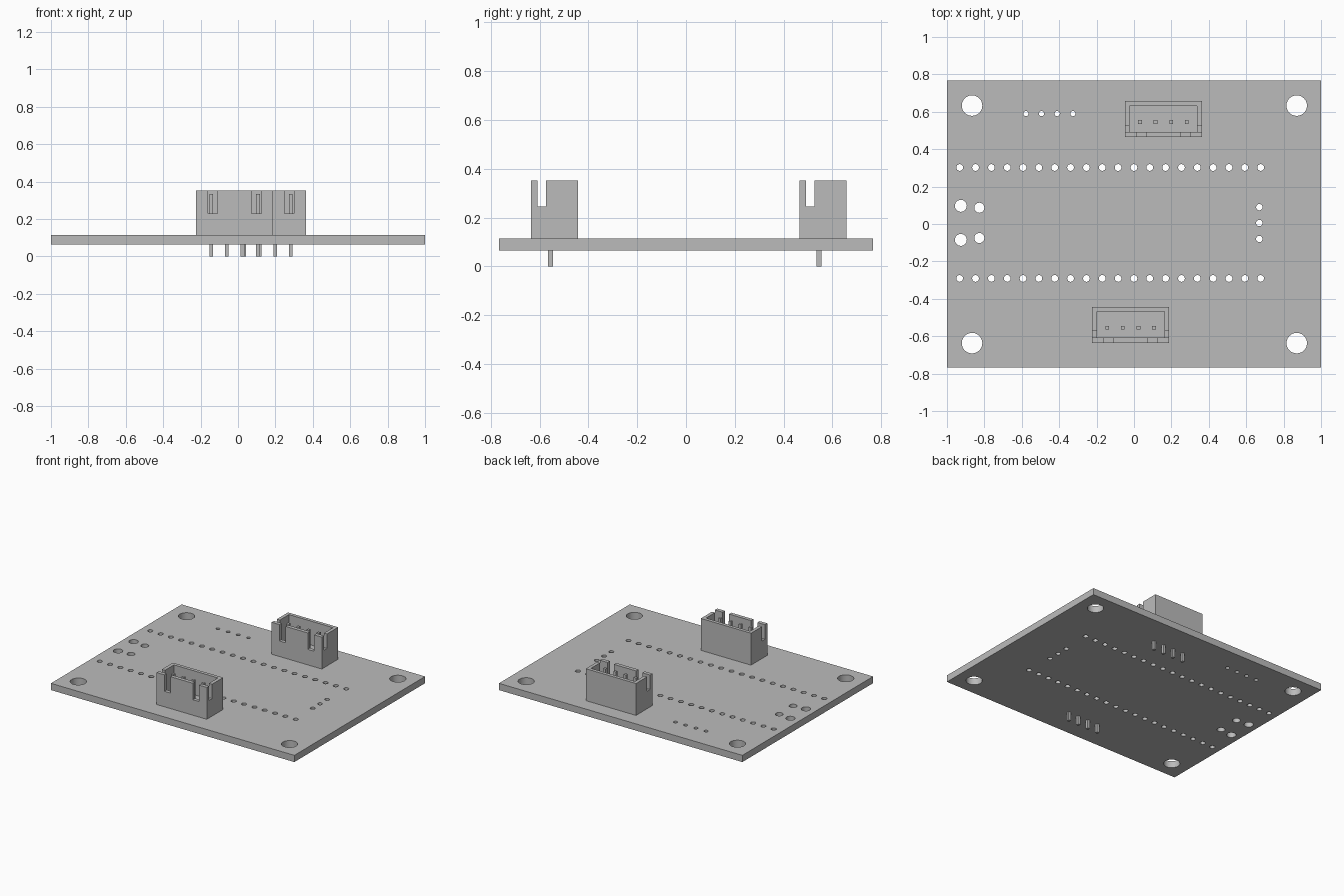
import bpy
import math
from mathutils import Vector

if "Cube" in bpy.data.objects:
    bpy.data.objects.remove(bpy.data.objects["Cube"], do_unlink=True)

grey = bpy.data.materials.new("light grey")
grey.use_nodes = True
grey.diffuse_color = (0.5, 0.5, 0.5, 1)
grey.node_tree.nodes["Principled BSDF"].inputs["Base Color"].default_value = (0.5, 0.5, 0.5, 1)

BOARD_LOW, BOARD_TOP, TOP = 0.065, 0.115, 0.352


def link(name, data):
    ob = bpy.data.objects.new(name, data)
    bpy.context.collection.objects.link(ob)
    return ob


def box(name, low, high):
    """Axis-aligned box between two corners."""
    x0, y0, z0 = low
    x1, y1, z1 = high
    mesh = bpy.data.meshes.new(name)
    verts = [(x, y, z) for z in (z0, z1) for x, y in ((x0, y0), (x1, y0), (x1, y1), (x0, y1))]
    faces = [(3, 2, 1, 0), (4, 5, 6, 7)]
    faces += [(i, (i + 1) % 4, (i + 1) % 4 + 4, i + 4) for i in range(4)]
    mesh.from_pydata(verts, [], faces)
    mesh.materials.append(grey)
    return link(name, mesh)


def baked(ob):
    """Mesh of the object with its modifiers or curve fill applied."""
    graph = bpy.context.evaluated_depsgraph_get()
    return bpy.data.meshes.new_from_object(ob.evaluated_get(graph))


def cut(ob, cutters):
    for c in cutters:
        c.hide_render = True
        mod = ob.modifiers.new("cut", "BOOLEAN")
        mod.operation, mod.solver, mod.object = "DIFFERENCE", "EXACT", c
    mesh = baked(ob)
    ob.modifiers.clear()
    ob.data = mesh
    for c in cutters:
        bpy.data.objects.remove(c, do_unlink=True)


# Circuit board: outline and drill holes as one filled, extruded curve
holes = [(x, y, 0.055) for x in (-0.866, 0.87) for y in (-0.637, 0.633)]
holes += [(-0.932 + 0.0847 * i, y, 0.018) for i in range(20) for y in (-0.291, 0.302)]
holes += [(-0.578 + 0.0837 * i, 0.59, 0.014) for i in range(4)]
holes += [(0.67, 0.005 + 0.085 * i, 0.017) for i in (-1, 0, 1)]
holes += [(-0.926, 0.006 + s * 0.091, 0.032) for s in (-1, 1)]
holes += [(-0.827, 0.006 + s * 0.081, 0.027) for s in (-1, 1)]

curve = bpy.data.curves.new("board_outline", "CURVE")
curve.dimensions, curve.fill_mode = "2D", "BOTH"
curve.extrude = (BOARD_TOP - BOARD_LOW) / 2


def loop(points):
    spline = curve.splines.new("POLY")
    spline.points.add(len(points) - 1)
    for p, (x, y) in zip(spline.points, points):
        p.co = (x, y, 0, 1)
    spline.use_cyclic_u = True
    spline.use_smooth = False


loop([(-1, -0.767), (1, -0.767), (1, 0.767), (-1, 0.767)])
for x, y, r in holes:
    angles = [math.tau * i / 24 for i in range(24)]
    loop([(x + r * math.cos(a), y + r * math.sin(a)) for a in angles])

outline = link("board_outline", curve)
board_mesh = baked(outline)
bpy.data.objects.remove(outline, do_unlink=True)
for v in board_mesh.vertices:
    v.co.z += (BOARD_LOW + BOARD_TOP) / 2
board_mesh.materials.clear()
board_mesh.materials.append(grey)
board = link("circuit_board", board_mesh)


# Pin header sockets: open box, notched front and side walls, four pins
def connector(prefix, cx, cy):
    hx, hy = 0.206, 0.096
    over = TOP + 0.05

    def part(name, x0, x1, y0, y1, z0, z1):
        return box(prefix + name, (cx + x0, cy + y0, z0), (cx + x1, cy + y1, z1))

    housing = part("_socket_housing", -hx, hx, -hy, hy, BOARD_TOP, TOP)
    cutters = [part("_cavity", -0.181, 0.181, -0.069, 0.071, 0.175, over),
               part("_side_notch", -0.3, 0.3, -0.069, -0.034, 0.245, over)]
    for s in (-1, 1):
        x = s * 0.117
        cutters.append(part("_front_notch", x - 0.026, x + 0.026, -0.2, -0.05, 0.23, over))
    cut(housing, cutters)
    for i in range(4):
        x = (i - 1.5) * 0.083
        part("_pin_%d" % (i + 1), x - 0.01, x + 0.01, -0.026, -0.006, 0, 0.335)


connector("front", -0.018, -0.539)
connector("back", 0.157, 0.561)

# Rounded hole walls with crisp rims
bpy.ops.object.select_all(action="DESELECT")
board.select_set(True)
bpy.context.view_layer.objects.active = board
bpy.ops.object.shade_smooth_by_angle(angle=math.radians(30))
